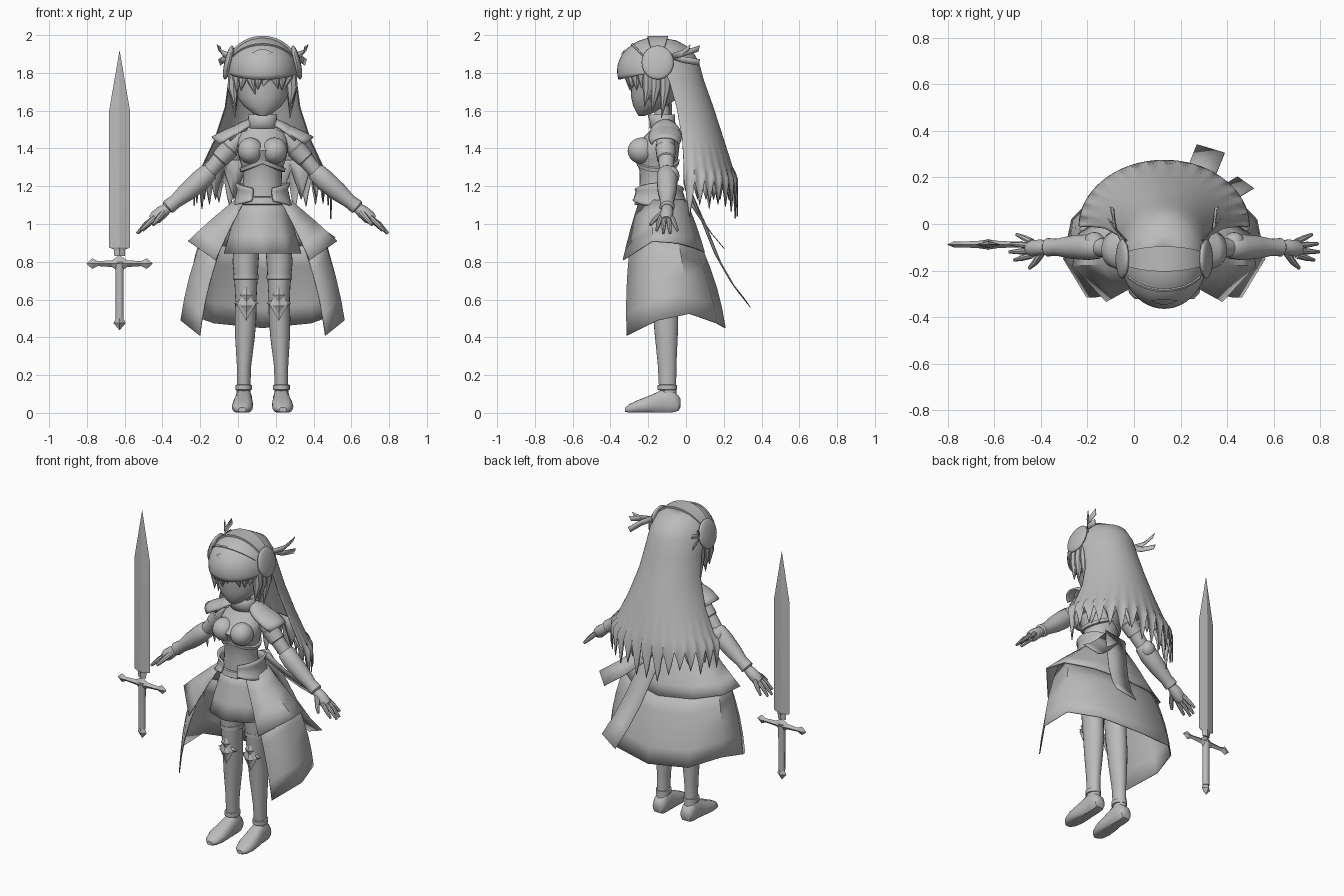
import bpy, bmesh, math, random
from math import sin, cos, pi, radians
from mathutils import Vector

random.seed(4)
if "Cube" in bpy.data.objects:
    bpy.data.objects.remove(bpy.data.objects["Cube"])

CX = 0.13        # the figure stands beside its sword
grey = bpy.data.materials.new("plain grey")
grey.use_nodes = True
grey.diffuse_color = (0.5, 0.5, 0.5, 1)
grey.node_tree.nodes["Principled BSDF"].inputs["Base Color"].default_value = (0.5, 0.5, 0.5, 1)


def loft(name, rings, closed=True, caps=True, pair=False, thick=0, cx=CX, angle=40):
    """Skin a list of equal rings (or open rows); pair=True also builds the mirrored side."""
    for side, sx in ((("left_", 1), ("right_", -1)) if pair else (("", 1),)):
        bm = bmesh.new()
        vs = [[bm.verts.new((p[0] * sx, p[1], p[2])) for p in r] for r in rings]
        n = len(rings[0])
        for a, b in zip(vs, vs[1:]):
            for i in range(n if closed else n - 1):
                j = (i + 1) % n
                bm.faces.new((a[i], a[j], b[j], b[i]))
        if closed and caps:
            bm.faces.new(vs[0])
            bm.faces.new(vs[-1])
        bmesh.ops.remove_doubles(bm, verts=bm.verts, dist=0.0002)
        bmesh.ops.recalc_face_normals(bm, faces=bm.faces)
        me = bpy.data.meshes.new(side + name)
        bm.to_mesh(me)
        bm.free()
        ob = bpy.data.objects.new(side + name, me)
        bpy.context.collection.objects.link(ob)
        ob.location.x = cx
        me.materials.append(grey)
        if thick:
            mod = ob.modifiers.new("thickness", "SOLIDIFY")
            mod.thickness = thick
        bpy.context.view_layer.objects.active = ob
        ob.select_set(True)
        bpy.ops.object.shade_smooth_by_angle(angle=radians(angle))
        ob.select_set(False)


def ring(z, rx, ry, y, x=0, n=24, wave=0):
    k = [1 + wave * cos(8 * 2 * pi * i / n) for i in range(n)]
    return [(x + rx * k[i] * cos(2 * pi * i / n), y + ry * k[i] * sin(2 * pi * i / n), z) for i in range(n)]


def tube(name, pts, n=14, **kw):
    """Round limb through points (x, y, z, radius)."""
    c = [Vector(p[:3]) for p in pts]
    rings = []
    for i, p in enumerate(pts):
        d = (c[min(i + 1, len(c) - 1)] - c[max(i - 1, 0)]).normalized()
        u = d.cross(Vector((0, 1, 0))).normalized()
        v = d.cross(u)
        rings.append([c[i] + p[3] * (u * cos(2 * pi * k / n) + v * sin(2 * pi * k / n)) for k in range(n)])
    loft(name, rings, **kw)


def ellipsoid(name, c, r, tilt=0, **kw):
    rings = []
    for i in range(13):
        t = pi * i / 12
        rings.append([])
        for k in range(24):
            a = 2 * pi * k / 24
            p = Vector((r[0] * sin(t) * cos(a), r[1] * sin(t) * sin(a), r[2] * cos(t)))
            rings[-1].append((c[0] + p.x * cos(tilt) + p.z * sin(tilt), c[1] + p.y, c[2] + p.z * cos(tilt) - p.x * sin(tilt)))
    loft(name, rings, caps=False, **kw)


def strip(name, pts, across, **kw):
    w = Vector(across)
    loft(name, [[Vector(p) - w, Vector(p) + w] for p in pts], closed=False, thick=0.004, **kw)


def diamond(name, c, w, h, d, **kw):
    """Faceted four-pointed plate facing the front."""
    c = Vector(c)
    rim = [c + Vector(o) for o in ((w, 0, 0), (0, 0, h), (-w, 0, 0), (0, 0, -h))]
    loft(name, [[c + Vector((0, d, 0))] * 4, rim, [c - Vector((0, d, 0))] * 4], caps=False, angle=10, **kw)


# Head and neck
loft("head", [ring(*r) for r in (
    (1.572, .02, .015, -.235), (1.585, .05, .04, -.22), (1.625, .10, .09, -.19), (1.67, .132, .125, -.165),
    (1.75, .15, .145, -.15), (1.85, .15, .15, -.15), (1.93, .11, .11, -.14), (1.97, .04, .04, -.14))])
tube("neck", [(0, -.12, 1.48, .045), (0, -.13, 1.64, .04)])
loft("collar", [ring(1.505, .075, .062, -.12), ring(1.54, .062, .055, -.125), ring(1.58, .066, .06, -.13)], caps=False, thick=.012)

# Helmet: visor swept about the ear axis, headband and ear discs
def dome(t, phi, grow=0):
    return ((.185 + grow) * cos(phi), -.15 - (.215 + grow) * sin(phi) * sin(t), 1.81 + (.18 + grow) * sin(phi) * cos(t))

loft("visor", [[dome(radians(105) * i / 12, pi * k / 24) for k in range(25)] for i in range(13)], closed=False, thick=.01)
loft("headband", [[dome(t, pi * k / 24, g) for k in range(25)]
                  for t, g in ((-.25, 0), (-.24, .012), (.24, .012), (.25, 0))], closed=False, angle=30)
loft("visor_brow", [[dome(t, .6 + (pi - 1.2) * k / 24, g) for k in range(25)]
                    for t, g in ((.64, 0), (.65, .006), (.70, .006), (.71, 0))], closed=False, angle=30)
loft("visor_eye", [[dome(1.0 + s * .1 * sin(pi * k / 12), pi / 2 + .3 * (k / 6 - 1), .006) for k in range(13)]
                   for s in (-1, 0, 1)], closed=False)
ellipsoid("ear_disc", (.18, -.15, 1.855), (.022, .085, .092), tilt=-.22, pair=True)
for i, (tip, z) in enumerate((((.235, .02, 1.935), .005), ((.22, .07, 1.93), 0), ((.23, .07, 1.855), -.03))):
    strip(f"head_ribbon_{i}", [(.165, -.07, 1.89), (.21, -.02, 1.9 + z), tip], (.005, .004, .016), pair=True)

# Long hair: half-open shell whose hem splits into pointed locks
def hair_row(w, yf, yb, zs, n=64):
    return [(w * sin(a), yf + (yb - yf) * cos(a), zs[k]) for k, a in enumerate(pi * (k / n - .5) for k in range(n + 1))]

hair = [hair_row(w, yf, yb, [z] * 65) for z, w, yf, yb in (
    (1.985, .02, -.15, -.13), (1.972, .09, -.15, -.05), (1.93, .145, -.15, .025), (1.86, .175, -.14, .068),
    (1.76, .182, -.09, .095), (1.62, .20, -.05, .145), (1.45, .255, -.02, .2), (1.3, .325, -.01, .248))]
drops = [.07] * 65
for k in range(2, 65, 4):
    drops[k] = random.uniform(.18, .28)
    drops[k - 1], drops[k + 1] = drops[k] * .72, drops[k] * .62
for f, w, y in ((.35, .352, .262), (.65, .366, .27), (.85, .368, .274), (1, .366, .276)):
    hair.append(hair_row(w, -.01, y, [1.3 - f * d for d in drops]))
loft("long_hair", hair, closed=False, thick=.006, angle=60)
inner = [.05 + .16 * abs((k + 2) % 8 / 4 - 1) for k in range(65)]
loft("under_hair", [hair_row(w, -.01, y, [1.34 - f * d for d in inner]) for f, w, y in
                    ((0, .285, .215), (.5, .315, .235), (1, .325, .24))], closed=False, thick=.006, angle=60)

# Fringe and side locks
for i in range(10):
    a = (i / 4.5 - 1) * 1.3
    x, y = .15 * sin(a), -.15 - .15 * cos(a)
    end = 1.735 + random.uniform(-.035, .02) - .06 * abs(sin(a))
    tube(f"fringe_{i}", [(x, y + .01, 1.83, .038), (x * 1.04, y, 1.78, .03), (x + .025 * cos(2 * i), y, end, .001)], n=8)
for i, (y, low) in enumerate(((-.20, 1.62), (-.16, 1.59), (-.11, 1.56))):
    tube(f"side_lock_{i}", [(.145, y, 1.84, .035), (.155, y, 1.72, .03), (.145, y - .02, low, .001)], n=8, pair=True)

# Torso and chest armour
loft("torso", [ring(*r) for r in (
    (1.0, .13, .12, -.13), (1.1, .125, .115, -.135), (1.2, .102, .092, -.155), (1.28, .103, .095, -.15), (1.34, .122, .112, -.155),
    (1.39, .135, .128, -.165), (1.44, .132, .105, -.138), (1.5, .115, .07, -.115), (1.54, .065, .055, -.115))])
ellipsoid("bust_plate", (.064, -.235, 1.388), (.068, .074, .07), pair=True, tilt=.3)
loft("rib_band", [[(p[0], p[1], p[2] - .045 * abs(p[0]) / .12 + .015) for p in ring(z, r, r * .95, -.15)]
                  for z, r in ((1.3, .104), (1.305, .118), (1.325, .122), (1.33, .106))], caps=False, angle=30)
loft("belt", [ring(z, rx, ry, -.14) for z, rx, ry in ((1.1, .13, .125), (1.105, .138, .133), (1.14, .13, .127), (1.145, .12, .12))], caps=False, angle=30)
loft("hip_plate", [[((rx + .012 * abs(u)) * cos(a), -.145 + ry * sin(a), 1.155 + h * (.45 + .55 * cos(1.4 * u)))
                    for u, a in ((k / 8 - 1, -1.22 + 2.7 * k / 16) for k in range(17))]
                   for h, rx, ry in ((-.065, .152, .14), (-.045, .138, .13), (.03, .122, .118), (.065, .135, .125))], closed=False, thick=.012, pair=True)

# Skirts: pleated inner skirt and two open overskirt layers
loft("inner_skirt", [ring(z, r, r * .96, -.13, n=64, wave=w) for z, r, w in
                     ((1.13, .122, 0), (1.05, .145, .004), (.94, .176, .012), (.845, .2, .025))], caps=False, thick=.005)

def overskirt(name, top, bottom, bulge):
    def full(half):
        return [Vector((-x, y, z)) for x, y, z in half] + [Vector(p) for p in half[-2::-1]]
    rows = []
    for t in (0, .25, .5, .75, 1):
        row = []
        for a, b in zip(full(top), full(bottom)):
            p = a.lerp(b, t)
            out = Vector((p.x, p.y + .13, 0)).normalized() * bulge * sin(pi * t)
            row.append(p + out)
        rows.append(row)
    loft(name, rows, closed=False, thick=.006, angle=50)

overskirt("upper_overskirt", [(.10, -.25, 1.12), (.145, -.17, 1.13), (.14, -.08, 1.13), (.09, -.02, 1.13), (0, 0, 1.13)],
          [(.25, -.335, .81), (.395, -.18, .91), (.37, -.04, .90), (.22, .06, .87), (0, .1, .85)], .006)
overskirt("lower_overskirt", [(.23, -.30, .86), (.31, -.175, .95), (.33, -.045, .93), (.205, .05, .885), (0, .09, .865)],
          [(.335, -.315, .41), (.435, -.15, .49), (.40, .02, .525), (.26, .165, .475), (0, .21, .45)], .016)

# Sash ribbons trailing behind to one side
strip("long_sash", [(.03, .02, 1.18), (.08, .09, 1.02), (.13, .17, .82), (.17, .25, .68), (.20, .325, .585)], (.06, -.018, .026))
strip("short_sash", [(.05, .02, 1.16), (.15, .06, 1.06), (.25, .12, .97), (.35, .18, .90)], (.035, -.025, .03))

# Arms, gauntlets and shoulder plates
tube("upper_arm", [(.10, -.11, 1.47, .045), (.15, -.11, 1.43, .05), (.22, -.105, 1.35, .044), (.31, -.10, 1.245, .037)], pair=True)
tube("arm_cuff", [(.17, -.108, 1.405, .045), (.175, -.108, 1.4, .054), (.225, -.105, 1.345, .049), (.23, -.105, 1.34, .043)], pair=True, angle=30)
tube("gauntlet", [(.275, -.10, 1.285, .038), (.285, -.10, 1.275, .05), (.33, -.10, 1.23, .056), (.40, -.10, 1.17, .05),
                  (.46, -.10, 1.12, .037), (.50, -.10, 1.09, .04), (.505, -.10, 1.085, .03)], pair=True)
ellipsoid("elbow_guard", (.30, -.075, 1.255), (.045, .04, .05), pair=True)
tube("palm", [(.49, -.1, 1.095, .025), (.53, -.1, 1.065, .034), (.565, -.105, 1.035, .036), (.585, -.105, 1.02, .026)], pair=True)
for i, (y0, y1, x, z) in enumerate(((-.135, -.155, .645, .965), (-.115, -.12, .665, .95), (-.093, -.085, .66, .95), (-.075, -.045, .635, .965))):
    tube(f"finger_{i}", [(.57, y0, 1.035, .014), ((.57 + x) / 2, (y0 + y1) / 2, 1.0, .013), (x, y1, z, .007)], n=8, pair=True)
tube("thumb", [(.525, -.12, 1.06, .017), (.555, -.165, 1.025, .014), (.58, -.19, .995, .008)], n=8, pair=True)
for i, (x0, reach, lift, wide) in enumerate(((.06, .145, .012, .08), (.08, .19, -.008, .085))):
    rows = []
    for j in range(7):
        s = j / 6
        rows.append([(x0 + reach * s * (.75 + .25 * cos(a)), -.11 + wide * (.65 + .4 * sin(pi * s * .8)) * sin(a),
                      1.545 + lift - .075 * s ** 1.5 - .045 * (1 - cos(a))) for a in (1.5 * (k / 6 - 1) for k in range(13))])
    loft(f"shoulder_plate_{i}", rows, closed=False, thick=.01, pair=True, angle=50)

# Legs, knee plates and shoes
loft("leg", [ring(z, rx, ry, y, x) for z, x, y, rx, ry in (
    (1.0, .075, -.13, .07, .085), (.8, .09, -.125, .069, .08), (.68, .088, -.12, .06, .072), (.6, .088, -.115, .056, .072), (.5, .09, -.107, .057, .066),
    (.4, .093, -.104, .052, .06), (.25, .098, -.1, .038, .049), (.15, .1, -.098, .036, .046), (.08, .1, -.09, .038, .042))], pair=True)
for name, z, x, r in (("stocking_band", .86, .088, .073), ("stocking_trim", .72, .089, .066), ("ankle_cuff", .135, .1, .042)):
    loft(name, [ring(z + h, r + g, (r + g) * 1.15, -.123 + (x - .088) * 2, x) for h, g in ((-.016, -.008), (-.012, .002), (.012, .002), (.016, -.008))],
         pair=True, angle=30)
for name, z, w, h, y in (("knee_plate", .575, .05, .088, -.183), ("knee_top", .625, .034, .04, -.192), ("knee_middle", .565, .03, .038, -.194)):
    diamond(name, (.086, y, z), w, h, .016, pair=True)
diamond("knee_wing", (.086, -.168, .58), .066, .038, .02, pair=True)
loft("shoe", [[(x + w * cos(a), y, lo + (hi - lo) * (.5 + .5 * max(-.85, min(1, 1.15 * sin(a)))) - .075 * (hi - lo))
               for a in (2 * pi * k / 20 for k in range(20))]
              for y, x, w, lo, hi in ((-.028, .1, .018, .035, .075), (-.038, .1, .036, .012, .095), (-.06, .1, .044, .004, .12), (-.09, .1, .046, .002, .14),
                                      (-.13, .1, .046, .002, .13), (-.19, .104, .054, .002, .1), (-.25, .107, .056, .002, .075),
                                      (-.3, .108, .042, .002, .05), (-.322, .108, .02, .005, .03))], pair=True)

# Sword
SX, SY = -.627, -.088
def rhombs(rows):
    return [[(w, SY, z), (0, SY + t, z), (-w, SY, z), (0, SY - t, z)] for z, w, t in rows]

loft("sword_blade", rhombs(((.83, .028, .016), (.865, .03, .016), (.875, .055, .016), (1.6, .055, .014), (1.915, .001, .001))), cx=SX, angle=15)
loft("sword_guard", [[(x, SY, .79 + h), (x, SY + t, .79), (x, SY, .79 - h), (x, SY - t, .79)] for x, h, t in (
    (-.175, .001, .001), (-.145, .028, .014), (-.115, .013, .012), (-.04, .018, .016), (0, .045, .022), (.04, .018, .016),
    (.115, .013, .012), (.145, .028, .014), (.175, .001, .001))], cx=SX, angle=15)
loft("sword_grip", [ring(z, r, r * .9, SY, n=10) for z, r in ((.8, .024), (.78, .022), (.5, .021))], cx=SX)
loft("sword_pommel", rhombs(((.51, .016, .014), (.475, .032, .024), (.44, .002, .002))), cx=SX, angle=15)
